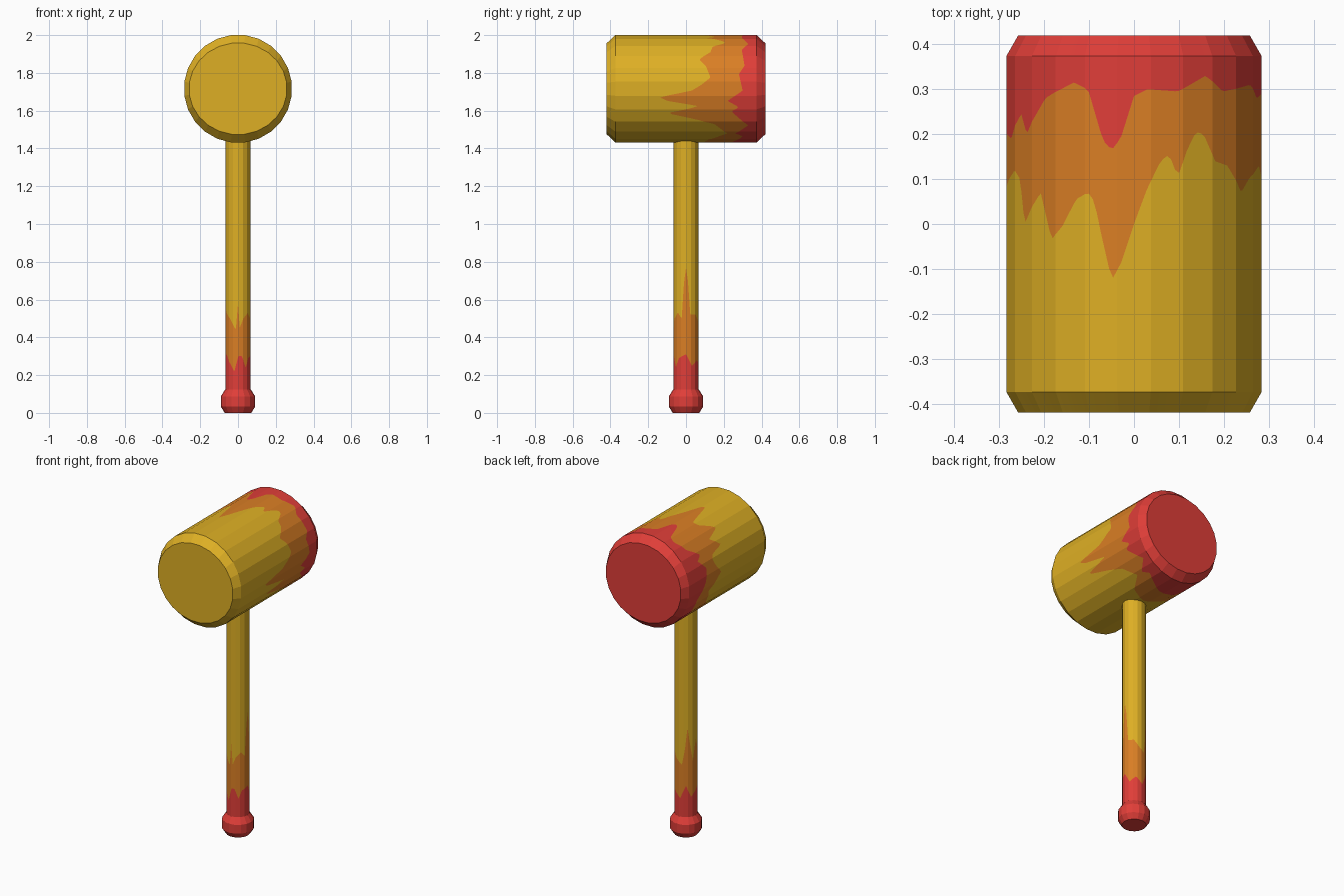
import bpy, bmesh, math
from math import sin, cos, pi, radians

if "Cube" in bpy.data.objects:
    bpy.data.objects.remove(bpy.data.objects["Cube"])


def mat(name, rgb):
    m = bpy.data.materials.new(name)
    m.diffuse_color = (*rgb, 1)
    m.use_nodes = True
    m.node_tree.nodes["Principled BSDF"].inputs["Base Color"].default_value = m.diffuse_color
    return m


MATS = [mat("yellow", (0.73, 0.43, 0.018)),
        mat("orange", (0.70, 0.21, 0.018)),
        mat("red", (0.745, 0.048, 0.04))]
YELLOW, ORANGE, RED = 0, 1, 2


def wave(points, deg):
    """Periodic linear interpolation of a jagged paint edge (angle, position)."""
    pts = sorted((a % 360, v) for a, v in points)
    pts = [(pts[-1][0] - 360, pts[-1][1])] + pts + [(pts[0][0] + 360, pts[0][1])]
    d = deg % 360
    for (a, u), (b, v) in zip(pts, pts[1:]):
        if a <= d <= b:
            return u + (v - u) * (d - a) / max(b - a, 1e-6)


def facet(t, sides, offset):
    """Radius factor that keeps in-between points on the flat sides."""
    s = 2 * pi / sides
    return cos(s / 2) / cos((t - offset) % s - s / 2)


def lathe(name, columns, start, rings, bands, caps):
    """rings: functions of angle -> point; bands: material between rings."""
    bm = bmesh.new()
    angles = [start + 2 * pi * i / columns for i in range(columns)]
    grid = [[bm.verts.new(ring(t)) for t in angles] for ring in rings]
    for j, m in enumerate(bands):
        for i in range(columns):
            k = (i + 1) % columns
            f = bm.faces.new((grid[j][i], grid[j][k], grid[j + 1][k], grid[j + 1][i]))
            f.material_index = m
    for loop, m in zip((grid[0], grid[-1]), caps):
        bm.faces.new(loop).material_index = m
    bmesh.ops.recalc_face_normals(bm, faces=bm.faces)
    me = bpy.data.meshes.new(name)
    bm.to_mesh(me)
    bm.free()
    for m in MATS:
        me.materials.append(m)
    ob = bpy.data.objects.new(name, me)
    bpy.context.collection.objects.link(ob)
    return ob


# Head: 24-sided barrel along y, angle measured from the top towards +x
head_orange = [(-88, .06), (-78, .10), (-68, .12), (-63, .10), (-59, 0), (-47, .07),
               (-40, -.035), (-34, -.005), (-27, .055), (-21, .07), (-18, .05),
               (-15, -.02), (-10, -.125), (-6, -.09), (0, 0), (6, .08), (12, .14),
               (16, .155), (20, .105), (24, .16), (29, .205), (33, .20), (39, .14),
               (47, .13), (57, .07), (65, .105), (78, .13), (86, .08), (92, .03),
               (99, -.14), (103, -.1), (109, .07), (117, -.1), (125, .06),
               (131, .15), (146, .22), (160, .12), (180, .08), (205, .12),
               (220, .06), (235, .14), (255, .17)]
head_red = [(-90, .21), (-74, .19), (-62, .245), (-57, .2), (-44, .28), (-28, .315),
            (-21, .3), (-14, .185), (-10, .165), (-6, .19), (0, .285), (6, .3),
            (20, .295), (34, .33), (44, .295), (65, .31), (74, .28), (92, .3),
            (103, .22), (110, .28), (115, .24), (133, .33), (146, .26), (152, .3),
            (180, .22), (210, .2), (225, .27), (250, .28)]
HEAD_R = 0.2865


def head_ring(y, rx=HEAD_R, rz=HEAD_R):
    def point(t):
        k = facet(t, 24, pi / 24)
        yy = wave(y, math.degrees(t)) if isinstance(y, list) else y
        return (rx * k * sin(t), yy, 1.716 + rz * k * cos(t))
    return point


lathe("mallet_head", 24 * 8, pi / 24,
      [head_ring(-.42, .26, .243), head_ring(-.374), head_ring(head_orange),
       head_ring(head_red), head_ring(.374), head_ring(.42, .26, .243)],
      [YELLOW, YELLOW, ORANGE, RED, RED], (YELLOW, RED))

# Handle: 16-sided upright shaft, angle measured from +x
shaft_orange = [(0, .77), (9, .7), (20, .52), (50, .52), (75, .48), (105, .45),
                (120, .55), (132, .68), (145, .58), (160, .47), (180, .6), (205, .53),
                (230, .5), (260, .44), (270, .58), (278, .45), (295, .5), (320, .53),
                (340, .5), (350, .68)]
shaft_red = [(0, .31), (28, .25), (60, .28), (95, .24), (125, .32), (150, .25),
             (205, .31), (253, .22), (272, .3), (288, .3), (307, .24), (325, .29)]


def shaft_ring(z, r=.067):
    def point(t):
        k = facet(t, 16, 0) * r
        zz = wave(z, math.degrees(t)) if isinstance(z, list) else z
        return (k * cos(t), k * sin(t), zz)
    return point


lathe("handle", 16 * 8, 0,
      [shaft_ring(.1), shaft_ring(shaft_red), shaft_ring(shaft_orange), shaft_ring(1.5)],
      [RED, ORANGE, YELLOW], (RED, YELLOW))

# Pommel: rounded red grip end
lathe("pommel", 16, 0,
      [shaft_ring(0, .07), shaft_ring(.033, .091), shaft_ring(.088, .091),
       shaft_ring(.125, .067)],
      [RED] * 3, (RED, RED))
